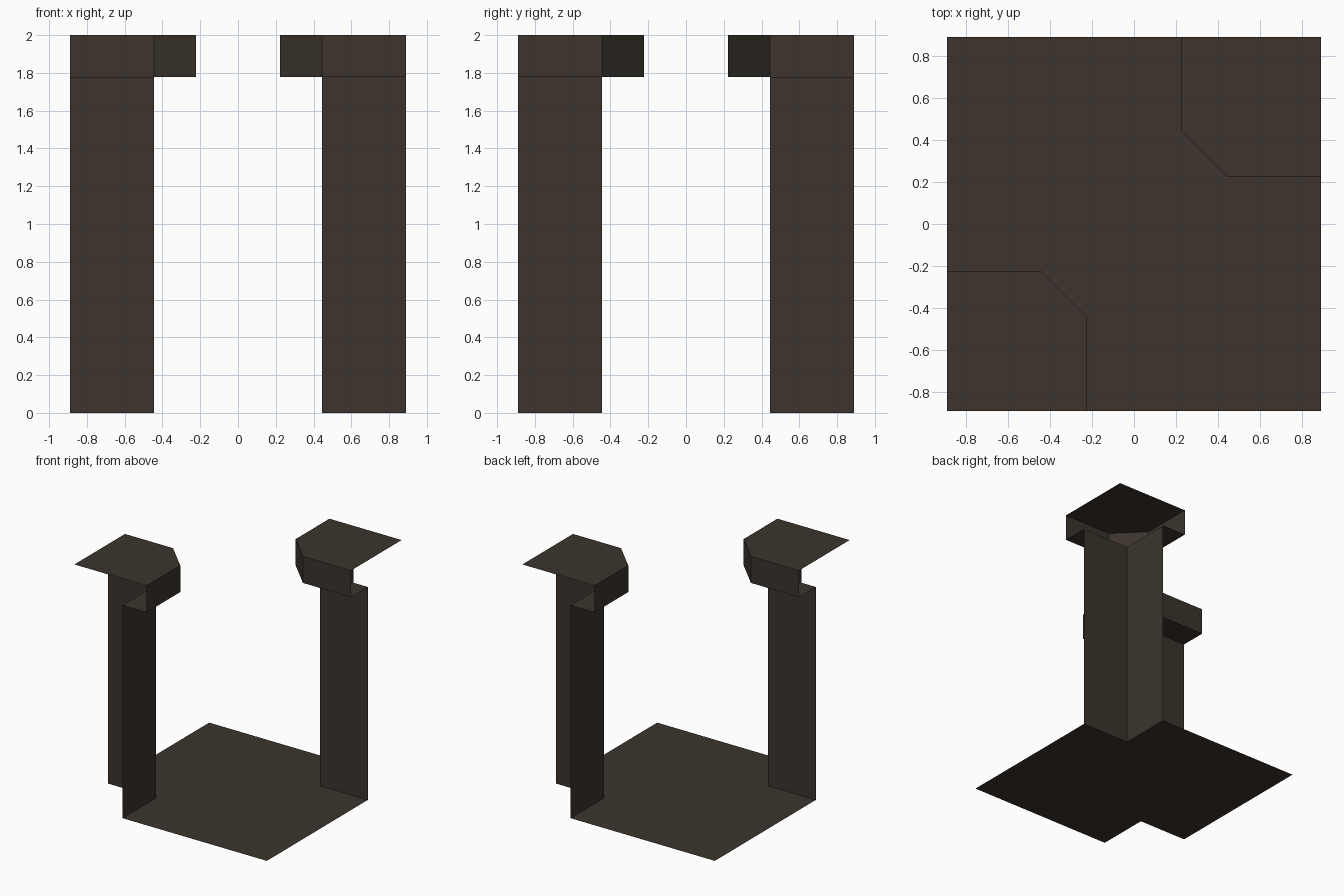
import bpy, bmesh

if "Cube" in bpy.data.objects:
    bpy.data.objects.remove(bpy.data.objects["Cube"])

U = 2 / 9            # module: 8 wide, 8 deep, 9 tall
E, P, C = 4 * U, 2 * U, U   # outer edge, pillar inner edge, cap inner edge
Z_CAP, Z_TOP = 8 * U, 9 * U

mat = bpy.data.materials.new("dark brown")
mat.diffuse_color = (0.045, 0.034, 0.026, 1)
mat.use_nodes = True
mat.node_tree.nodes["Principled BSDF"].inputs["Base Color"].default_value = mat.diffuse_color


def build(name, polys):
    """Object from open sheets; each polygon is a list of points."""
    bm = bmesh.new()
    for pts in polys:
        bm.faces.new([bm.verts.new(p) for p in pts])
    bmesh.ops.remove_doubles(bm, verts=bm.verts, dist=1e-4)
    me = bpy.data.meshes.new(name)
    bm.to_mesh(me)
    bm.free()
    me.materials.append(mat)
    ob = bpy.data.objects.new(name, me)
    bpy.context.collection.objects.link(ob)
    return ob


def at(path, z):
    return [(x, y, z) for x, y in path]


def walls(path, z0, z1):
    """Upright quads along an open path."""
    return [[(*a, z0), (*b, z0), (*b, z1), (*a, z1)] for a, b in zip(path, path[1:])]


# Floor with the two pillar corners notched out
build("floor", [at([(-P, -E), (E, -E), (E, P), (P, P), (P, E), (-E, E), (-E, -P), (-P, -P)], 0)])

# Two opposite corners, open on the tile's outer sides (s = half turn)
for s, side in ((1, "back_right"), (-1, "front_left")):
    def turn(path):
        return [(s * x, s * y) for x, y in path]

    inner = turn([(P, E), (P, P), (E, P)])
    rim = turn([(C, E), (C, P), (P, C), (E, C)])
    corner = turn([(E, E)])

    build("pillar_" + side, walls(inner, 0, Z_CAP))
    # Cap: chamfered rim, top, and underside around the pillar
    build("cap_" + side, walls(rim, Z_CAP, Z_TOP)
          + [at(rim + corner, Z_TOP), at((rim + inner[::-1])[::-1], Z_CAP)])
